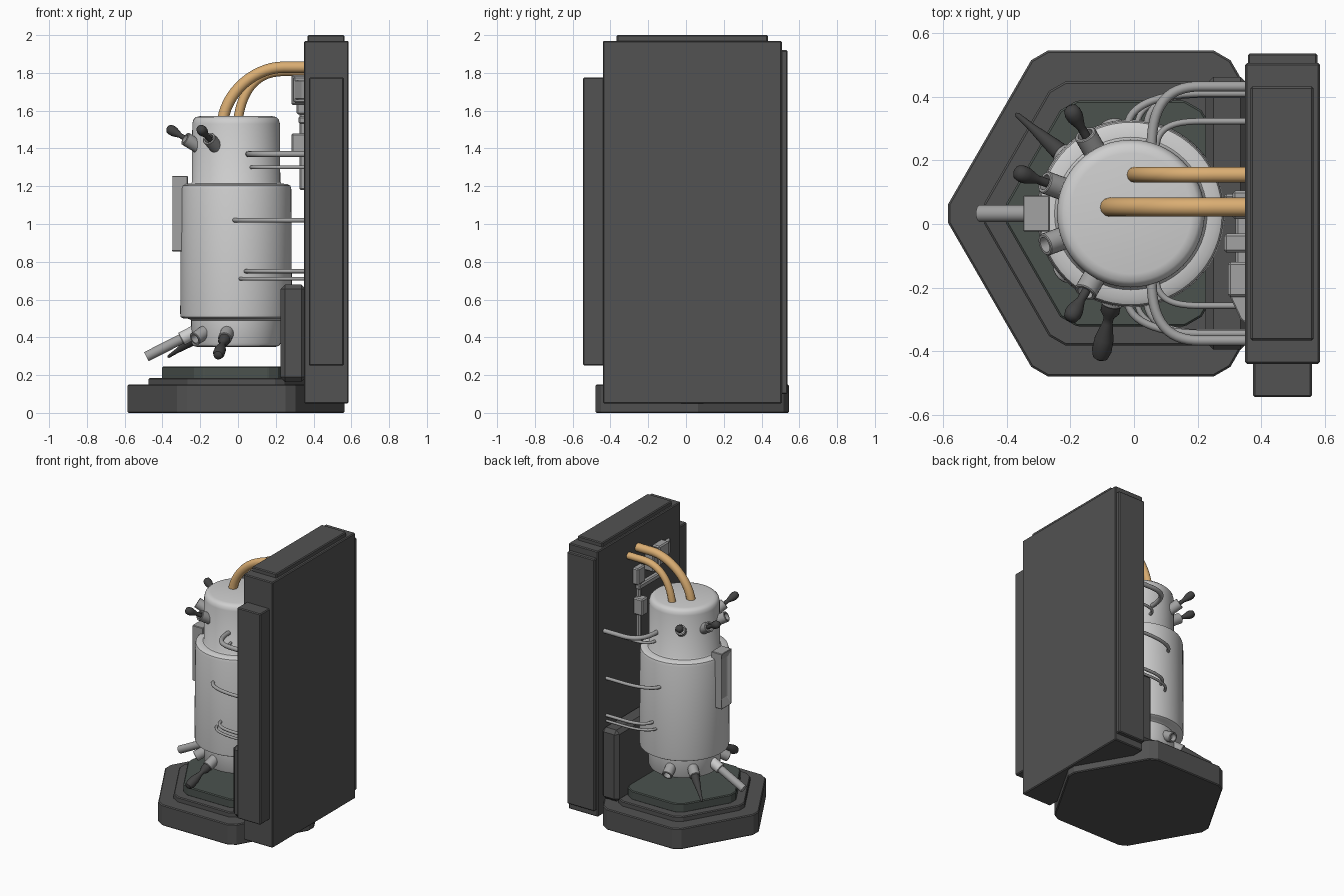
import bpy, bmesh, math
from mathutils import Vector, Matrix

if "Cube" in bpy.data.objects:
    bpy.data.objects.remove(bpy.data.objects["Cube"])

CX, CY = -0.01, 0.033          # vertical axis of the tank


def material(name, rgb):
    m = bpy.data.materials.new(name)
    m.diffuse_color = (*rgb, 1)
    m.use_nodes = True
    m.node_tree.nodes["Principled BSDF"].inputs["Base Color"].default_value = m.diffuse_color
    return m


DARK = material("dark grey", (0.085, 0.085, 0.085))
SLATE = material("greenish slate", (0.07, 0.085, 0.076))
LIGHT = material("light grey", (0.62, 0.62, 0.62))
MID = material("mid grey", (0.36, 0.36, 0.36))
BLACK = material("charcoal", (0.055, 0.055, 0.055))
TAN = material("tan", (0.70, 0.42, 0.17))


def finish(name, bm, mat, bevel=0.0, smooth=False):
    bmesh.ops.recalc_face_normals(bm, faces=bm.faces)
    me = bpy.data.meshes.new(name)
    bm.to_mesh(me)
    bm.free()
    ob = bpy.data.objects.new(name, me)
    bpy.context.collection.objects.link(ob)
    me.materials.append(mat)
    if bevel:
        mod = ob.modifiers.new("bevel", 'BEVEL')
        mod.width, mod.segments = bevel, 1
    if smooth:
        bpy.ops.object.select_all(action='DESELECT')
        ob.select_set(True)
        bpy.context.view_layer.objects.active = ob
        bpy.ops.object.shade_smooth_by_angle(angle=math.radians(40))
    return ob


def box(name, lo, hi, mat, bevel=0.006):
    bm = bmesh.new()
    lo, hi = Vector(lo), Vector(hi)
    bmesh.ops.create_cube(bm, size=1, matrix=Matrix.Translation((lo + hi) / 2)
                          @ Matrix.Diagonal((*(hi - lo), 1)))
    return finish(name, bm, mat, bevel)


def prism(name, outline, z0, z1, mat, bevel=0.006):
    bm = bmesh.new()
    face = bm.faces.new([bm.verts.new((x, y, z0)) for x, y in outline])
    top = bmesh.ops.extrude_face_region(bm, geom=[face])["geom"]
    bmesh.ops.translate(bm, vec=(0, 0, z1 - z0),
                        verts=[v for v in top if isinstance(v, bmesh.types.BMVert)])
    return finish(name, bm, mat, bevel)


def lathe(name, profile, mat, origin=(CX, CY, 0), axis=(0, 0, 1), sides=24):
    """Spin (radius, height) points about an axis starting at origin."""
    bm = bmesh.new()
    rings = [[bm.verts.new((r * math.cos(a), r * math.sin(a), h))
              for a in (2 * math.pi * i / sides for i in range(sides))]
             for r, h in profile]
    for lower, upper in zip(rings, rings[1:]):
        for i in range(sides):
            j = (i + 1) % sides
            bm.faces.new((lower[i], lower[j], upper[j], upper[i]))
    bm.faces.new(rings[0])
    bm.faces.new(rings[-1])
    rot = Vector(axis).to_track_quat('Z', 'Y').to_matrix().to_4x4()
    bm.transform(Matrix.Translation(origin) @ rot)
    return finish(name, bm, mat, smooth=True)


def pipe(name, start, start_h, bend, bend_h, end, r, mat):
    """Round pipe: one bend, then a straight run to the end."""
    cu = bpy.data.curves.new(name, 'CURVE')
    cu.dimensions, cu.bevel_depth, cu.bevel_resolution = '3D', r, 4
    cu.resolution_u, cu.use_fill_caps = 14, True
    sp = cu.splines.new('BEZIER')
    sp.bezier_points.add(2)
    pts = [Vector(p) for p in (start, bend, end)]
    third = (pts[2] - pts[1]) / 3
    left = [pts[0], pts[1] - Vector(bend_h), pts[2] - third]
    right = [pts[0] + Vector(start_h), pts[1] + third, pts[2]]
    for bp, p, l, q in zip(sp.bezier_points, pts, left, right):
        bp.handle_left_type = bp.handle_right_type = 'FREE'
        bp.co, bp.handle_left, bp.handle_right = p, l, q
    ob = bpy.data.objects.new(name, cu)
    bpy.context.collection.objects.link(ob)
    cu.materials.append(mat)
    bpy.ops.object.select_all(action='DESELECT')
    ob.select_set(True)
    bpy.context.view_layer.objects.active = ob
    bpy.ops.object.convert(target='MESH')


def hexagon(radius, cut):
    """Hexagon with its corners cut off."""
    c = [Vector((CX + radius * math.cos(math.pi * i / 3),
                 CY + radius * math.sin(math.pi * i / 3))) for i in range(6)]
    out = []
    for i in range(6):
        out += [c[i] + (c[i - 1] - c[i]).normalized() * cut,
                c[i] + (c[(i + 1) % 6] - c[i]).normalized() * cut]
    return [tuple(p) for p in out]


# Stepped base
prism("base", hexagon(0.592, 0.035), 0, 0.15, DARK)
prism("base_step", hexagon(0.48, 0.035), 0.14, 0.185, DARK)
prism("base_top", hexagon(0.41, 0.035), 0.18, 0.245, SLATE)

# Cabinet with raised panels, and the low box at its foot
box("cabinet", (0.35, -0.44, 0.05), (0.585, 0.507, 1.97), DARK)
box("cabinet_top_plate", (0.367, -0.367, 1.96), (0.565, 0.433, 2.0), DARK)
box("cabinet_front_panel", (0.375, -0.545, 0.25), (0.56, -0.43, 1.775), DARK)
box("cabinet_back_panel", (0.358, 0.50, 0.10), (0.577, 0.537, 1.92), DARK)
box("foot_box", (0.225, -0.395, 0.165), (0.36, 0.463, 0.68), DARK, 0.025)

# Tank
lathe("tank", [(0.21, 0.35), (0.228, 0.355), (0.236, 0.37), (0.238, 0.49), (0.25, 0.498),
               (0.28, 0.50), (0.294, 0.508), (0.296, 0.525), (0.292, 1.185), (0.287, 1.203),
               (0.27, 1.212), (0.24, 1.214), (0.234, 1.222), (0.232, 1.53), (0.226, 1.553),
               (0.213, 1.566), (0.19, 1.571)], LIGHT, sides=64)

# Sight panel with a recessed slot
panel = box("sight_panel", (-0.35, CY - 0.057, 0.855), (-0.265, CY + 0.057, 1.255), MID, 0.004)
bm = bmesh.new()
bm.from_mesh(panel.data)
front = [f for f in bm.faces if f.normal.x < -0.9]
bmesh.ops.inset_region(bm, faces=front, thickness=0.03)
bmesh.ops.scale(bm, vec=(1, 1, 0.8), verts=front[0].verts,
                space=Matrix.Translation((0, 0, -1.055)))
bmesh.ops.translate(bm, vec=(0.025, 0, 0), verts=front[0].verts)
bm.to_mesh(panel.data)
bm.free()

# Sockets and what is plugged into them
SOCKET = [(0.036, 0), (0.036, 0.093), (0.033, 0.096), (0.025, 0.096), (0.025, 0.06)]
HANDLE = [(0.014, 0.06), (0.014, 0.11), (0.013, 0.125), (0.026, 0.165), (0.027, 0.185),
          (0.022, 0.202), (0.01, 0.21)]
LONG_HANDLE = [(0.03, 0.09), (0.03, 0.125), (0.016, 0.145), (0.016, 0.165), (0.03, 0.22),
               (0.031, 0.265), (0.024, 0.288), (0.01, 0.297)]
SPIKE = [(0.03, 0.08), (0.026, 0.13), (0.012, 0.24), (0.008, 0.30), (0.004, 0.307)]
SPOUT = [(0.027, 0.07), (0.027, 0.303)]


def plug(level, angle, z, slope, fitting):
    a, s = math.radians(angle), math.radians(slope)
    axis = (math.cos(a) * math.cos(s), math.sin(a) * math.cos(s), math.sin(s))
    origin = (CX + 0.205 * math.cos(a), CY + 0.205 * math.sin(a), z)
    lathe(f"{level}_socket", SOCKET, LIGHT if fitting is SPOUT else MID, origin, axis)
    if fitting:
        lathe(f"{level}_fitting", fitting, MID if fitting is SPOUT else BLACK, origin, axis)


for angle, fitting in ((120, HANDLE), (160, HANDLE), (200, None), (240, HANDLE)):
    plug("upper", angle, 1.405, 30, fitting)
for angle, fitting in ((102, None), (139, SPIKE), (180, SPOUT), (221, None), (258, LONG_HANDLE)):
    plug("lower", angle, 0.435, -27, fitting)

# Two large tan pipes from the lid into the cabinet
for x, y, z, r in ((-0.08, 0.053, 1.83, 0.030), (0.0, 0.155, 1.808, 0.025)):
    pipe("feed_pipe", (x, y, 1.55), (0.02, 0, 0.15), (0.24, y, z), (0.15, 0, 0),
         (0.37, y, z), r, TAN)

# Thin side pipes, mirrored about the tank
for z, x, reach, r, R in ((1.37, 0.055, 0.40, 0.016, 0.232), (1.30, 0.07, 0.29, 0.010, 0.232),
                          (1.02, -0.02, 0.378, 0.012, 0.292), (0.75, 0.04, 0.375, 0.011, 0.294),
                          (0.71, 0.01, 0.375, 0.009, 0.295)):
    y0 = math.sqrt(R * R - (x - CX) ** 2) - 0.02
    for side in (-1, 1):
        pipe("side_pipe", (x, CY + side * y0, z), (0, side * (reach - y0) * 0.75, 0),
             (0.21, CY + side * reach, z), (0.10, 0, 0), (0.37, CY + side * reach, z), r, MID)

# Small control boxes on the cabinet wall
for name, y, z0, z1, x, w in (("switch_box", -0.175, 1.64, 1.78, 0.295, 0.11),
                              ("relay_box", -0.06, 1.63, 1.79, 0.283, 0.06),
                              ("fuse_box", 0.06, 1.58, 1.70, 0.31, 0.09),
                              ("meter_box", 0.06, 1.36, 1.48, 0.283, 0.07),
                              ("wall_conduit", 0.05, 1.18, 1.60, 0.325, 0.03),
                              ("cross_conduit", -0.06, 1.53, 1.57, 0.32, 0.26)):
    box(name, (x, y - w / 2, z0), (0.36, y + w / 2, z1), MID, 0.008)
prism("switch_hood", [(0.30, -0.225), (0.36, -0.225), (0.36, -0.32), (0.335, -0.30)],
      1.66, 1.76, MID, 0.004)
